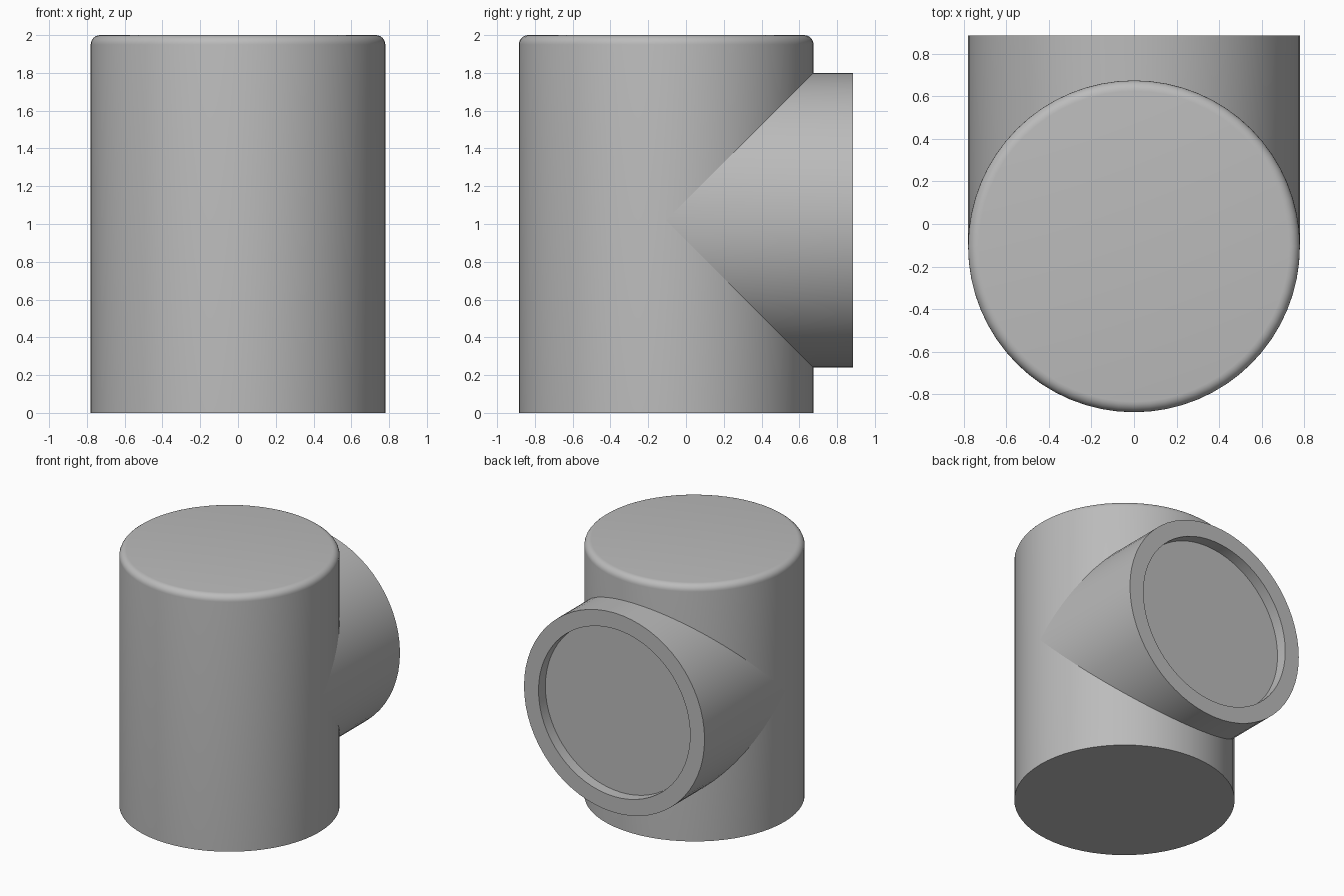
import bpy, bmesh
from math import sin, cos, pi, radians
from mathutils import Vector

cube = bpy.data.objects.get("Cube")
if cube:
    bpy.data.objects.remove(cube, do_unlink=True)

SEGMENTS = 64
RADIUS = 0.78
BODY_Y = -0.105    # axis of the upright body
BRANCH_Z = 1.02    # axis of the side branch
BACK = 0.885       # open end of the branch

grey = bpy.data.materials.new("plain grey")
grey.use_nodes = True
color = (0.5, 0.5, 0.5, 1)
grey.diffuse_color = color
grey.node_tree.nodes["Principled BSDF"].inputs["Base Color"].default_value = color


def skin(name, rings, cap_start, cap_end):
    """Join rings of points with quads and close the chosen ends."""
    bm = bmesh.new()
    loops = [[bm.verts.new(p) for p in ring] for ring in rings]
    for a, b in zip(loops, loops[1:]):
        for i in range(SEGMENTS):
            j = (i + 1) % SEGMENTS
            bm.faces.new((a[i], a[j], b[j], b[i]))
    if cap_start:
        bm.faces.new(loops[0])
    if cap_end:
        bm.faces.new(loops[-1])
    bmesh.ops.recalc_face_normals(bm, faces=bm.faces)
    mesh = bpy.data.meshes.new(name)
    bm.to_mesh(mesh)
    bm.free()
    mesh.shade_smooth()
    mesh.set_sharp_from_angle(angle=radians(35))
    mesh.materials.append(grey)
    obj = bpy.data.objects.new(name, mesh)
    bpy.context.collection.objects.link(obj)
    return obj


angles = [2 * pi * i / SEGMENTS for i in range(SEGMENTS)]


def level_ring(r, z):
    return [Vector((r * cos(a), BODY_Y + r * sin(a), z)) for a in angles]


def upright_ring(r, y):
    return [Vector((r * cos(a), y, BRANCH_Z + r * sin(a))) for a in angles]


# Upright body with a rounded top rim
FILLET = 0.05
profile = [(RADIUS, 0)]
for k in range(7):
    t = pi / 2 * k / 6
    profile.append((RADIUS - FILLET + FILLET * cos(t), 2 - FILLET + FILLET * sin(t)))
skin("upright_body", [level_ring(r, z) for r, z in profile], True, True)

# Side branch: starts along the mitre on the body, ends in a recessed disc
mitre = [Vector((RADIUS * cos(a), BODY_Y + RADIUS * abs(sin(a)),
                 BRANCH_Z + RADIUS * sin(a))) for a in angles]
INNER = 0.655
skin("side_branch", [mitre, upright_ring(RADIUS, BACK), upright_ring(INNER, BACK),
                     upright_ring(INNER, BACK - 0.085)], False, True)
